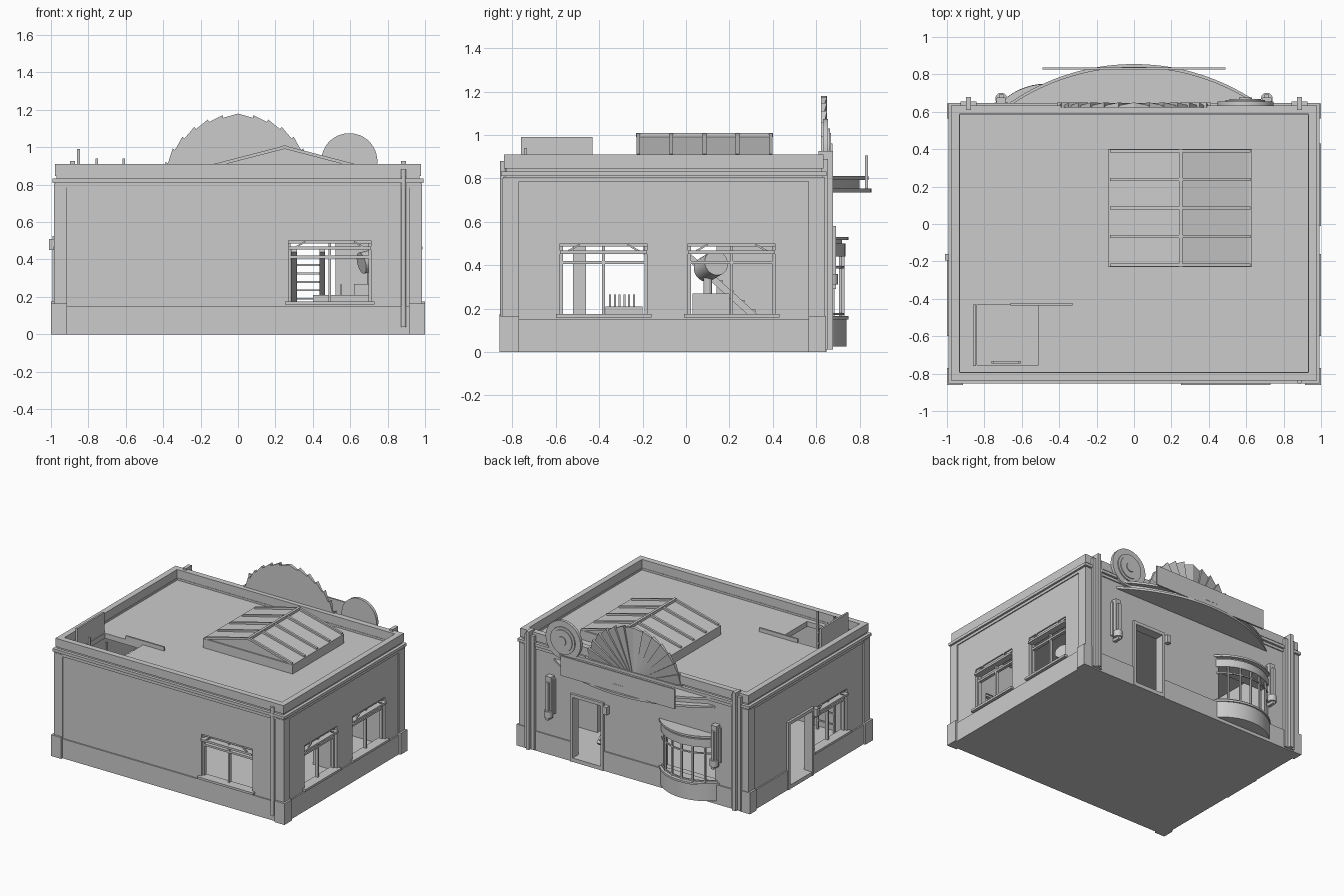
import bpy, bmesh, math
from mathutils import Vector

cube = bpy.data.objects.get("Cube")
if cube:
    bpy.data.objects.remove(cube, do_unlink=True)

grey = bpy.data.materials.new("plain grey")
grey.use_nodes = True
grey.diffuse_color = (0.6, 0.6, 0.6, 1)
grey.node_tree.nodes["Principled BSDF"].inputs["Base Color"].default_value = (0.6, 0.6, 0.6, 1)
parts = []


def loft(name, lower, upper):
    """Closed solid between two matching outlines."""
    bm = bmesh.new()
    a = [bm.verts.new(p) for p in lower]
    b = [bm.verts.new(p) for p in upper]
    bm.faces.new(a)
    bm.faces.new(b)
    for i in range(len(a)):
        j = (i + 1) % len(a)
        bm.faces.new((a[i], a[j], b[j], b[i]))
    bmesh.ops.recalc_face_normals(bm, faces=bm.faces)
    mesh = bpy.data.meshes.new(name)
    bm.to_mesh(mesh)
    bm.free()
    mesh.materials.append(grey)
    obj = bpy.data.objects.new(name, mesh)
    bpy.context.collection.objects.link(obj)
    parts.append(obj)
    return obj


def slab(name, outline, z0, z1):
    return loft(name, [(x, y, z0) for x, y in outline], [(x, y, z1) for x, y in outline])


def box(name, x0, x1, y0, y1, z0, z1):
    return slab(name, [(x0, y0), (x1, y0), (x1, y1), (x0, y1)], z0, z1)


def rod(name, p, q, radius, sides=4):
    p, q = Vector(p), Vector(q)
    turn = (q - p).to_track_quat("Z", "Y")
    ring = [turn @ Vector((radius * math.cos(a), radius * math.sin(a), 0))
            for a in (math.tau * (i + 0.5) / sides for i in range(sides))]
    return loft(name, [p + v for v in ring], [q + v for v in ring])


def ring(name, grow, z0, z1, thick):
    """Four strips around the building, offset from the wall faces."""
    x, y0, y1 = HALF + grow, FRONT - grow, BACK + grow
    box(name + "_front", -x, x, y0, y0 + thick, z0, z1)
    box(name + "_back", -x, x, y1 - thick, y1, z0, z1)
    for s, side in ((-1, "_right"), (1, "_left")):
        box(name + side, *sorted((s * x, s * (x - thick))), y0 + thick, y1 - thick, z0, z1)


HALF, FRONT, BACK = 0.975, -0.835, 0.63
ROOF, TOP = 0.83, 0.91


def on_wall(name, wall, u0, u1, d0, d1, z0, z1):
    """Box on a wall: u runs along the wall, d points outward."""
    if wall == "front":
        return box(name, u0, u1, FRONT - d1, FRONT - d0, z0, z1)
    if wall == "back":
        return box(name, u0, u1, BACK + d0, BACK + d1, z0, z1)
    if wall == "left":
        return box(name, HALF + d0, HALF + d1, u0, u1, z0, z1)
    return box(name, -HALF - d1, -HALF - d0, u0, u1, z0, z1)


# Hollow body and plinth with openings
body = box("body", -HALF, HALF, FRONT, BACK, 0, ROOF)
plinth = box("plinth", -HALF - .01, HALF + .01, FRONT - .01, BACK + .01, 0, .15)
windows = [("left", -.58, -.18), ("left", .01, .41), ("right", -.58, -.18), ("front", .27, .71)]
doors = [("back", .28, .52), ("right", -.13, .14)]
cutters = [box("cavity", -.92, .92, -.78, .575, .03, .79),
           box("hatch_hole", -.84, -.51, -.755, -.43, .7, 1),
           on_wall("bay_hole", "back", -.69, -.25, -.1, .1, .16, .44)]
cutters += [on_wall("window_hole", w, a, b, -.1, .1, .17, .5) for w, a, b in windows]
cutters += [on_wall("door_hole", w, a, b, -.1, .1, .03, .5) for w, a, b in doors]
for target in (body, plinth):
    bpy.context.view_layer.objects.active = target
    for c in cutters:
        m = target.modifiers.new("opening", "BOOLEAN")
        m.operation, m.solver, m.object = "DIFFERENCE", "EXACT", c
        bpy.ops.object.modifier_apply(modifier=m.name)
for c in cutters:
    parts.remove(c)
    bpy.data.objects.remove(c, do_unlink=True)

# Corner piers with wider feet
for sx in (-1, 1):
    for y0, y1, out in ((FRONT, FRONT + .065, -1), (BACK - .065, BACK, 1)):
        for name, grow, z in (("corner_pier", .01, .8), ("corner_foot", .025, .165)):
            lo, hi = (y0 - grow, y1) if out < 0 else (y0, y1 + min(grow, .015))
            box(name, *sorted((sx * (HALF - .06), sx * (HALF + grow))), lo, hi, 0, z)

# Cornice bands and parapet
ring("lower_band", .008, .785, .805, .03)
ring("cornice", .018, .81, .832, .05)
ring("parapet_foot", -.005, ROOF, .845, .04)
ring("parapet", .003, .845, TOP, .045)

# Windows: sill, frame, transom, upper rail and slanted struts
for wall, a, b in windows:
    mid = (a + b) / 2
    on_wall("window_sill", wall, a - .02, b + .02, -.05, .025, .158, .175)
    on_wall("window_head", wall, a, b, -.045, -.01, .485, .5)
    on_wall("window_transom", wall, a, b, -.045, -.02, .405, .42)
    on_wall("window_rail", wall, a, b, -.04, .012, .452, .468)
    for u in (a, mid - .006, b - .012):
        on_wall("window_mullion", wall, u, u + .012, -.045, -.02, .17, .5)
    for u, v in ((a + .02, a + .09), (b - .02, b - .09)):
        s = 1 if wall == "left" else -1
        ends = [(u, FRONT, .455), (v, FRONT, .495)] if wall == "front" else \
               [(s * HALF, u, .455), (s * HALF, v, .495)]
        rod("window_strut", *ends, .006)

# Door surrounds and wall lights beside the doors
for wall, a, b in doors:
    for u in (a - .022, b):
        on_wall("door_jamb", wall, u, u + .022, -.05, .018, 0, .5)
    on_wall("door_head", wall, a - .022, b + .022, -.05, .018, .5, .525)
    on_wall("door_step", wall, a, b, -.01, .015, 0, .03)
    on_wall("door_light", wall, a - .065, a - .03, 0, .035, .45, .51)


def bow(cx, half, sag, y=BACK, n=24):
    """Shallow arc bulging toward the back."""
    r = (half * half + sag * sag) / (2 * sag)
    span = math.asin(half / r)
    return [(cx + r * math.sin(t), y + sag - r + r * math.cos(t))
            for t in (span * (2 * i / n - 1) for i in range(n + 1))]


# Bow window
BAY = -.47
slab("bay_base", bow(BAY, .25, .11), .025, .15)
slab("bay_sill", bow(BAY, .26, .12), .15, .165)
slab("bay_header", bow(BAY, .245, .105), .44, .5)
slab("bay_neck", bow(BAY, .22, .09), .5, .515)
slab("bay_cap", bow(BAY, .26, .118), .515, .53)
for z in (.385, .17):
    arc = bow(BAY, .24, .1)
    inner = bow(BAY, .228, .09)
    slab("bay_rail", arc + inner[::-1], z, z + .01)
for x, y in bow(BAY, .24, .1, n=6):
    rod("bay_mullion", (x, y - .006, .16), (x, y - .006, .44), .009)

# Curved canopy in two layers with a blank board
slab("canopy_lower", bow(0, .69, .225, n=40), .735, .752)
slab("canopy_upper", bow(0, .67, .21, n=40), .793, .81)
slab("canopy_core", bow(0, .62, .17, n=40), .752, .793)
box("canopy_board", -.49, .49, .826, .838, .752, .905)

# Fan crest made of tilted blades
COUNT, RADIUS, HUB = 16, .42, .76
for i in range(COUNT):
    a0, a1 = (math.pi * k / COUNT for k in (i, i + 1))
    if i >= COUNT // 2:
        a0, a1 = a1, a0
    rim = [(RADIUS * math.cos(a1), HUB + RADIUS * math.sin(a1)),
           ((RADIUS - .015) * math.cos(a0), HUB + (RADIUS - .015) * math.sin(a0))]
    flat = [(0, .622, HUB)] + [(x, .622, z) for x, z in rim]
    tilted = [(0, .64, HUB), (rim[0][0], .65, rim[0][1]), (rim[1][0], .634, rim[1][1])]
    loft("fan_blade", flat, tilted)

# Round crest with raised rings
for r, depth in ((.15, .655), (.105, .663), (.085, .669), (.035, .676)):
    rod("round_crest", (.595, .632, .925), (.595, depth, .925), r, 40)

for s in (-1, 1):
    # Ribbed pilasters on the entrance side
    for off, depth, top in ((-.028, .025, .89), (0, .048, .925), (.028, .025, .89)):
        x = s * .885 + off
        on_wall("pilaster_rib", "back", x - .014, x + .014, -.02, depth, .01, top)
    # Tall wall lamps
    for w, depth, z0, z1 in ((.035, .02, .33, .6), (.024, .045, .36, .62), (.012, .062, .29, .58)):
        on_wall("wall_lamp", "back", s * .71 - w, s * .71 + w, 0, depth, z0, z1)
    rod("lamp_cup", (s * .71, .67, .31), (s * .71, .67, .36), .032, 16)

# Skylight: curb, gabled glazing, rafters and ridge
RIDGE = .25
box("skylight_curb", -.14, .63, -.23, .4, ROOF, .9)
gable = [(-.125, .9), (.615, .9), (RIDGE, .992)]
loft("skylight_glazing", [(x, -.22, z) for x, z in gable], [(x, .39, z) for x, z in gable])
for i in range(5):
    y = -.22 + .1525 * i
    for x in (-.125, .62):
        rod("skylight_rafter", (x, y, .903), (RIDGE, y, 1), .012)
rod("skylight_ridge", (RIDGE, -.23, 1), (RIDGE, .4, 1), .014)

# Roof hatch with raised lid, stay bar and ladder
box("hatch_lid", -.86, -.845, -.76, -.43, ROOF, .99)
box("hatch_stay", -.66, -.33, -.435, -.422, ROOF, .86)
for x in (-.755, -.61):
    rod("ladder_rail", (x, -.74, .03), (x, -.74, .94), .01)
for i in range(9):
    z = .1 + .085 * i
    rod("ladder_rung", (-.755, -.74, z), (-.61, -.74, z), .007)

# Drainpipe
rod("drainpipe", (.885, FRONT - .008, .04), (.885, FRONT - .008, .88), .014, 16)

# Furnishings: counter with pegs, post, staircase and spotlight
box("counter", .4, .7, -.37, -.2, .03, .21)
for i in range(6):
    rod("counter_peg", (.55, -.35 + .022 * i, .21), (.55, -.35 + .022 * i, .265), .007)
box("post", -.03, .03, -.52, -.46, .03, .79)
for x in (.3, .45):
    rod("stair_stringer", (x, 0, .45), (x, .42, .07), .022)
for i in range(8):
    box("stair_tread", .3, .45, .02 + .05 * i, .07 + .05 * i, .41 - .045 * i, .42 - .045 * i)
box("spotlight_stand", .62, .8, .03, .2, .03, .27)
rod("spotlight_arm", (.71, .1, .27), (.71, .1, .38), .02, 12)
rod("spotlight_drum", (.66, .09, .38), (.78, .14, .41), .058, 24)

# Soft shading on curved parts only
bpy.ops.object.select_all(action="DESELECT")
for p in parts:
    p.select_set(True)
bpy.context.view_layer.objects.active = body
bpy.ops.object.shade_smooth_by_angle(angle=math.radians(25))
